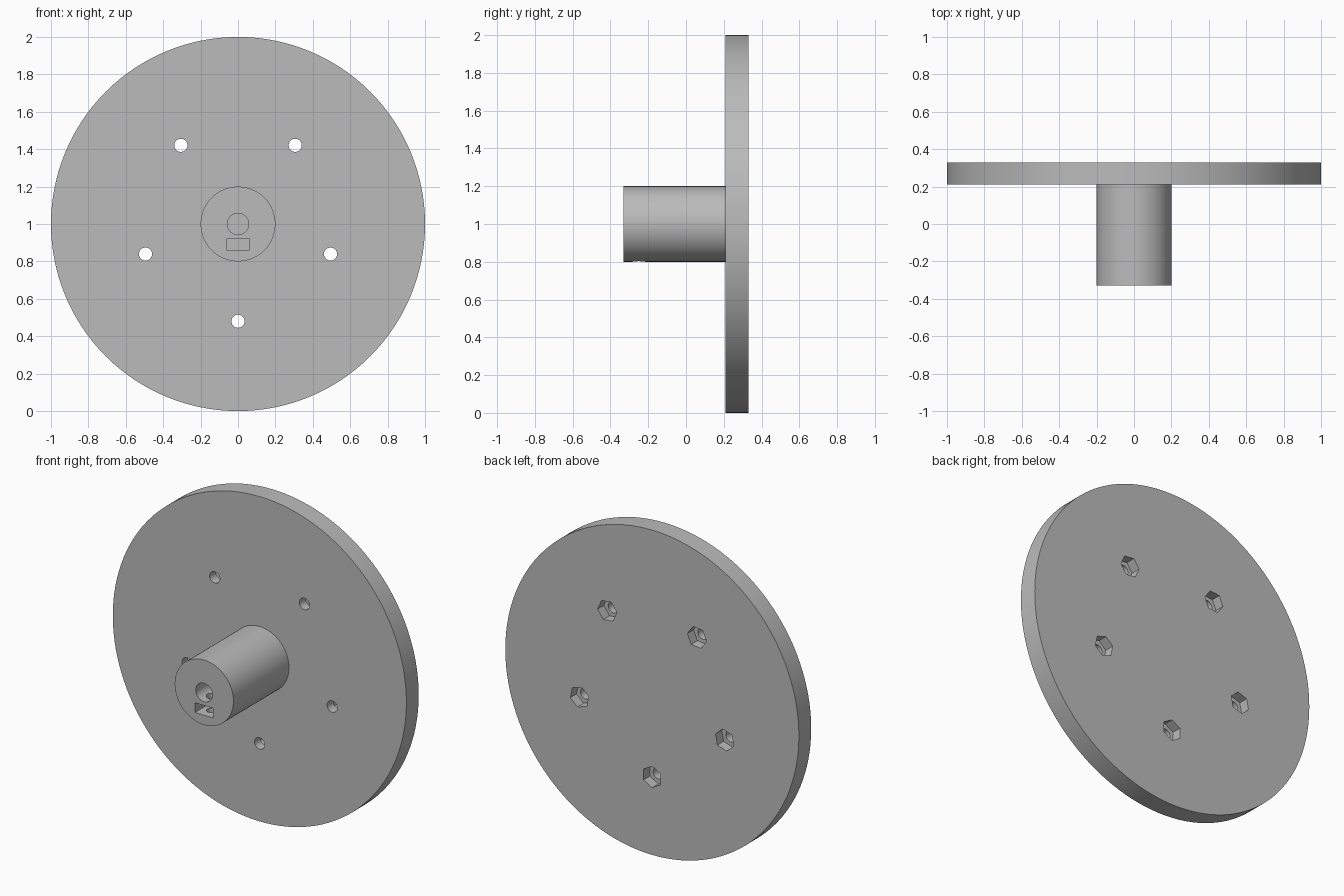
import bpy
from math import pi, radians, cos, sin

cube = bpy.data.objects.get("Cube")
if cube:
    bpy.data.objects.remove(cube, do_unlink=True)

grey = bpy.data.materials.new("plain grey")
grey.use_nodes = True
colour = (0.5, 0.5, 0.5, 1)
grey.diffuse_color = colour
grey.node_tree.nodes["Principled BSDF"].inputs["Base Color"].default_value = colour

CENTRE = 1.0                      # height of the axle
FRONT, FACE, BACK = -0.33, 0.21, 0.33


def finish(name):
    ob = bpy.context.object
    ob.name = name
    ob.data.materials.append(grey)
    return ob


def rod(name, radius, y0, y1, x=0, z=CENTRE, sides=32, turn=0):
    """Cylinder along y; turn is the angle of one corner in the xz plane."""
    bpy.ops.mesh.primitive_cylinder_add(
        vertices=sides, radius=radius, depth=y1 - y0,
        location=(x, (y0 + y1) / 2, z), rotation=(pi / 2, pi / 2 - turn, 0))
    return finish(name)


def cut(target, cutters):
    for cutter in cutters:
        mod = target.modifiers.new("cut", "BOOLEAN")
        mod.operation = "DIFFERENCE"
        mod.solver = "EXACT"
        mod.object = cutter
        bpy.ops.object.select_all(action="DESELECT")
        bpy.context.view_layer.objects.active = target
        target.select_set(True)
        bpy.ops.object.modifier_apply(modifier=mod.name)
        bpy.data.objects.remove(cutter, do_unlink=True)
    bpy.ops.object.shade_smooth_by_angle(angle=radians(25))


# Disc with five bolt holes and hexagonal nut pockets in the back
disc = rod("disc", 1.0, FACE, BACK, sides=128)
cutters = []
for i in range(5):
    a = -pi / 2 + i * 2 * pi / 5
    x, z = 0.52 * cos(a), CENTRE + 0.52 * sin(a)
    cutters.append(rod("bolt_hole", 0.035, FACE - 0.1, BACK + 0.1, x, z))
    cutters.append(rod("nut_pocket", 0.066, BACK - 0.06, BACK + 0.1, x, z, 6, a))
cut(disc, cutters)

# Hub with shaft bore, nut slot and set-screw hole from below
hub = rod("hub", 0.2, FRONT, FACE + 0.01, sides=96)
bore = rod("shaft_bore", 0.057, FRONT - 0.1, 0.1)

bpy.ops.mesh.primitive_cube_add(size=1, location=(0, FRONT + 0.02, 0.89))
slot = finish("nut_slot")
slot.scale = (0.124, 0.24, 0.06)

bpy.ops.mesh.primitive_cylinder_add(
    vertices=32, radius=0.033, depth=0.3, location=(0, -0.25, CENTRE - 0.15))
screw = finish("set_screw_hole")
bpy.context.view_layer.update()
cut(hub, [bore, slot, screw])
